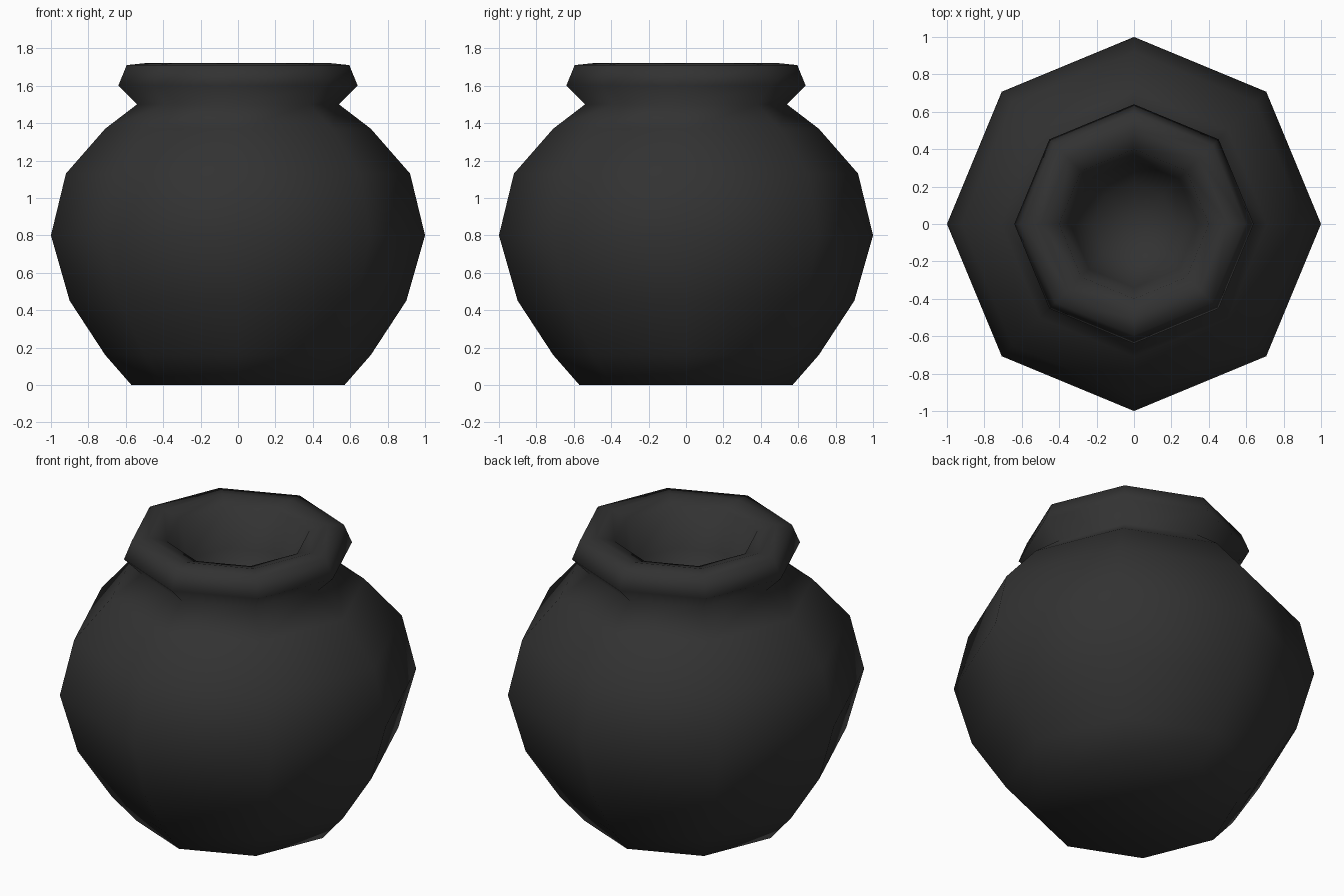
import bpy, bmesh, math

if "Cube" in bpy.data.objects:
    bpy.data.objects.remove(bpy.data.objects["Cube"])

SIDES = 8

# Single dark iron colour
iron = bpy.data.materials.new("dark_iron")
iron.diffuse_color = (0.032, 0.032, 0.032, 1)
iron.use_nodes = True
iron.node_tree.nodes["Principled BSDF"].inputs["Base Color"].default_value = iron.diffuse_color

# Profile (radius, height): round belly, pinched neck, flared lip, hollow mouth
profile = [
    (0.57, 0.00), (0.71, 0.16), (0.90, 0.45), (1.00, 0.80),
    (0.92, 1.13), (0.71, 1.37), (0.54, 1.50),
    (0.64, 1.60), (0.595, 1.71), (0.50, 1.72),
    (0.40, 1.69), (0.34, 1.46), (0.22, 1.30),
]


def lathe(name, points, mat, floor_z):
    """Spin a profile into an eight-sided pot, closed below and inside."""
    bm = bmesh.new()
    rings = []
    for r, z in points:
        rings.append([bm.verts.new((r * math.cos(math.tau * i / SIDES),
                                    r * math.sin(math.tau * i / SIDES), z))
                      for i in range(SIDES)])
    for a, b in zip(rings, rings[1:]):
        for i in range(SIDES):
            j = (i + 1) % SIDES
            bm.faces.new((a[i], a[j], b[j], b[i]))
    # Flat base
    bm.faces.new(rings[0][::-1])
    # Bottom of the hollow
    centre = bm.verts.new((0, 0, floor_z))
    for i in range(SIDES):
        bm.faces.new((rings[-1][i], rings[-1][(i + 1) % SIDES], centre))
    for f in bm.faces:
        f.smooth = True
    mesh = bpy.data.meshes.new(name)
    bm.to_mesh(mesh)
    bm.free()
    mesh.materials.append(mat)
    obj = bpy.data.objects.new(name, mesh)
    bpy.context.collection.objects.link(obj)
    return obj


lathe("pot", profile, iron, 1.25)
